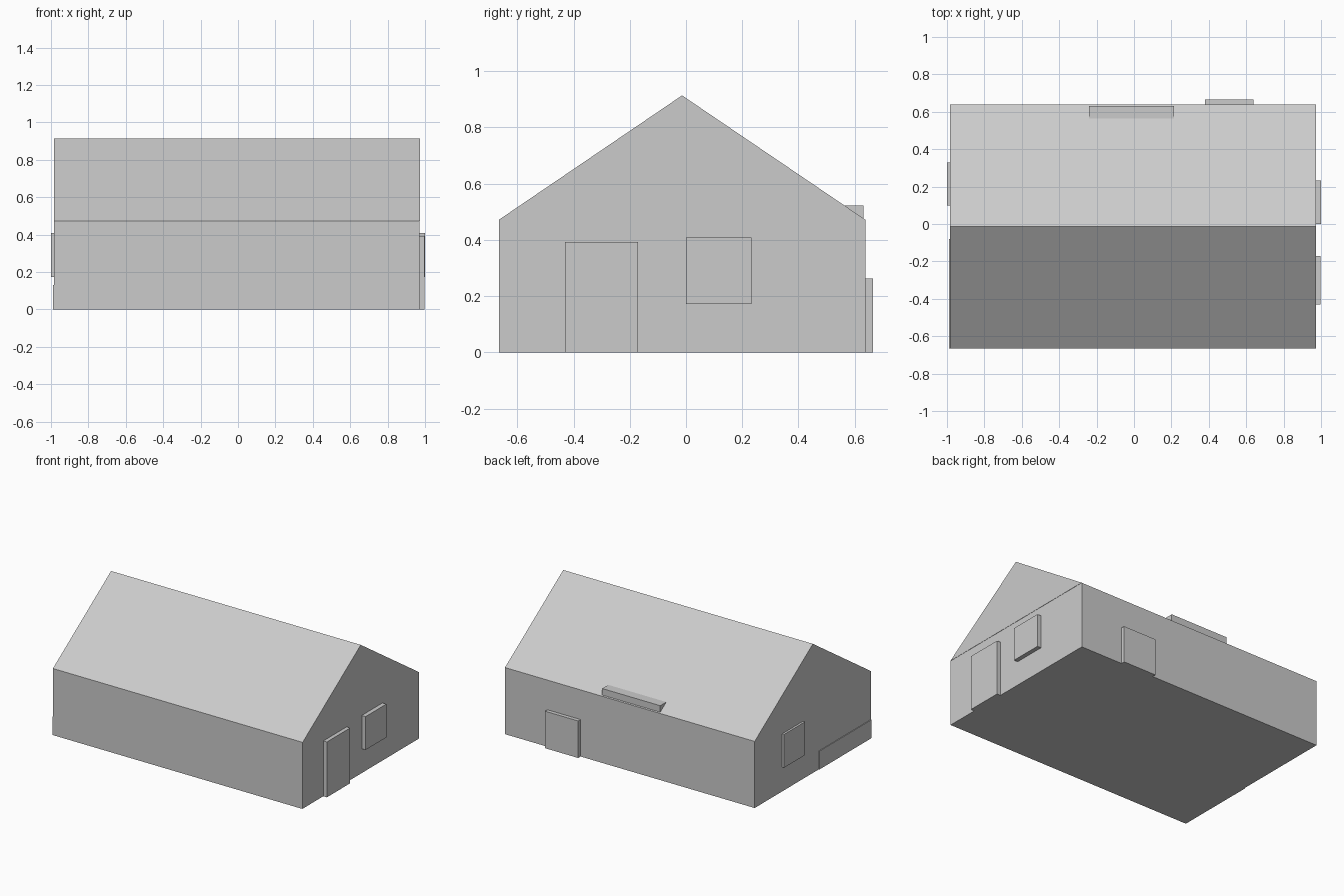
import bpy
import bmesh

if "Cube" in bpy.data.objects:
    bpy.data.objects.remove(bpy.data.objects["Cube"])


def make_prism(name, profile, x0, x1):
    """Extrude a closed (y, z) profile along x."""
    bm = bmesh.new()
    face = bm.faces.new([bm.verts.new((x0, y, z)) for y, z in profile])
    ext = bmesh.ops.extrude_face_region(bm, geom=[face])
    verts = [g for g in ext["geom"] if isinstance(g, bmesh.types.BMVert)]
    bmesh.ops.translate(bm, verts=verts, vec=(x1 - x0, 0, 0))
    bmesh.ops.recalc_face_normals(bm, faces=bm.faces)
    mesh = bpy.data.meshes.new(name)
    bm.to_mesh(mesh)
    bm.free()
    obj = bpy.data.objects.new(name, mesh)
    bpy.context.collection.objects.link(obj)
    return obj


def make_box(name, x, y, z):
    return make_prism(name, [(y[0], z[0]), (y[1], z[0]), (y[1], z[1]), (y[0], z[1])], *x)


LEFT, RIGHT = -0.985, 0.97
FRONT, BACK = -0.665, 0.638
EAVE, RIDGE, RIDGE_Y = 0.472, 0.914, -0.014

# Walls and gabled roof
make_box("walls", (LEFT, RIGHT), (FRONT, BACK), (0, EAVE))
make_prism("roof", [(FRONT, EAVE), (BACK, EAVE), (RIDGE_Y, RIDGE)], LEFT, RIGHT + 0.002)

# Doors and windows, set slightly into the walls
make_box("side_door", (RIGHT - 0.01, 0.998), (-0.43, -0.17), (0, 0.392))
make_box("right_window", (RIGHT - 0.01, 1.0), (0.0, 0.233), (0.172, 0.408))
make_box("left_window", (-1.0, LEFT + 0.01), (0.098, 0.33), (0.172, 0.408))
make_box("back_door", (0.38, 0.64), (BACK - 0.01, 0.665), (0, 0.262))

# Low plinth along the front half of the left wall
make_box("left_plinth", (-0.99, LEFT + 0.01), (FRONT, -0.08), (0, 0.13))

# Flat skylight wedge sitting on the back roof slope
make_prism("skylight", [(0.631, 0.46), (0.631, 0.523), (0.56, 0.523), (0.56, 0.50)], -0.24, 0.215)
